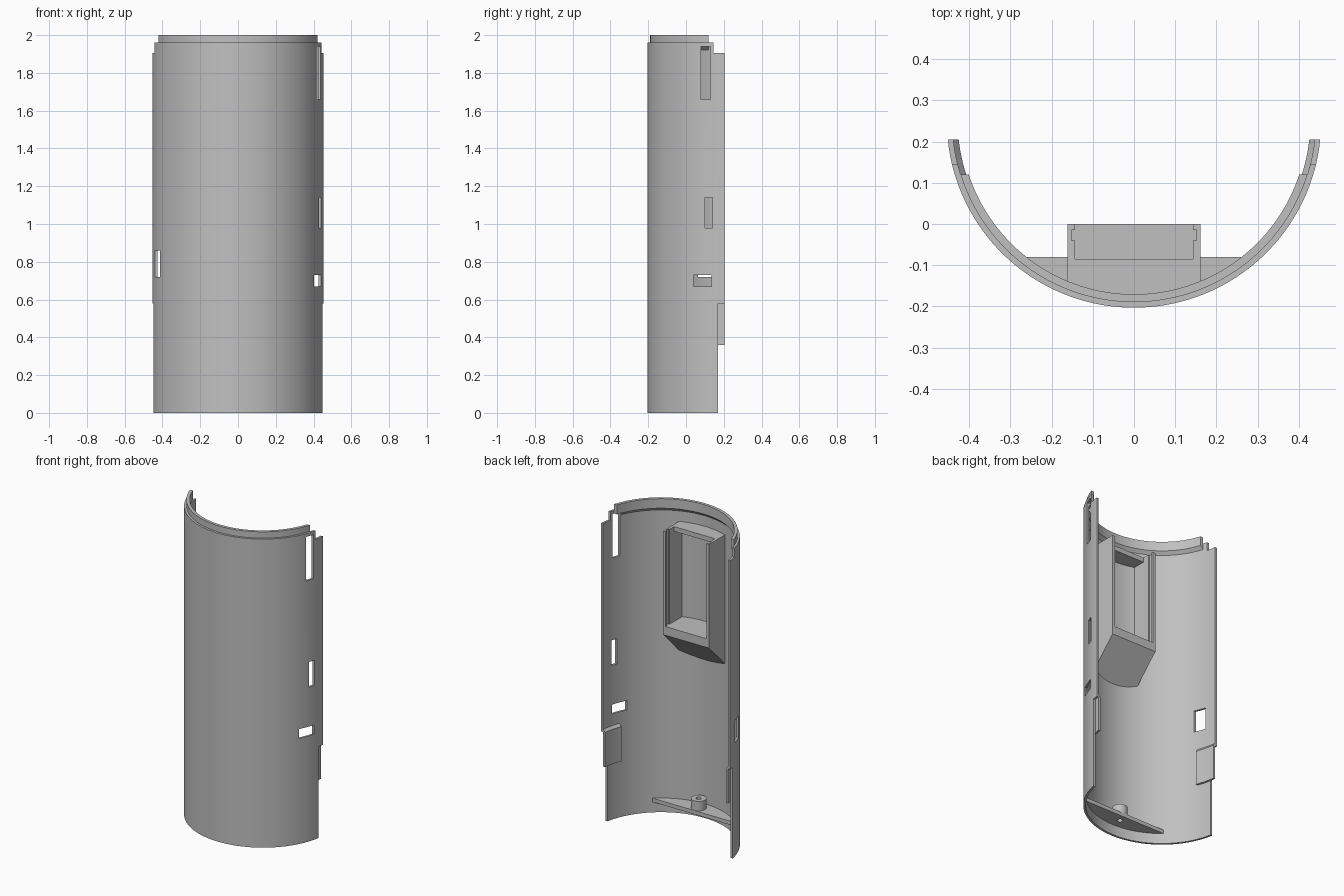
import bpy, bmesh, math

if "Cube" in bpy.data.objects:
    bpy.data.objects.remove(bpy.data.objects["Cube"])

YC = 0.2514                      # y of the shell's axis
R_OUT, R_IN, R_LIP = 0.4545, 0.441, 0.422
SEG = 72

grey = bpy.data.materials.new("grey plastic")
grey.diffuse_color = (0.53, 0.53, 0.53, 1)
grey.use_nodes = True
grey.node_tree.nodes["Principled BSDF"].inputs["Base Color"].default_value = grey.diffuse_color


def make(name, bm):
    bmesh.ops.recalc_face_normals(bm, faces=bm.faces)
    me = bpy.data.meshes.new(name)
    bm.to_mesh(me)
    bm.free()
    ob = bpy.data.objects.new(name, me)
    bpy.context.collection.objects.link(ob)
    me.materials.append(grey)
    return ob


def box(name, x0, x1, y0, y1, z0, z1):
    bm = bmesh.new()
    bmesh.ops.create_cube(bm, size=1)
    for v in bm.verts:
        v.co.x = x1 if v.co.x > 0 else x0
        v.co.y = y1 if v.co.y > 0 else y0
        v.co.z = z1 if v.co.z > 0 else z0
    return make(name, bm)


def sweep(name, profile, y_a, y_b=None, side=1, seg=SEG):
    """Sweep an (r, z) profile round the axis; ends are cut flat at given y.
    With y_b the sweep covers one side only, from y_a to y_b."""
    bm = bmesh.new()
    rings = []
    for i in range(seg + 1):
        ring = []
        for r, z in profile:
            end = math.acos((YC - y_a) / r)
            start = -end if y_b is None else math.acos((YC - y_b) / r)
            t = side * (start + (end - start) * i / seg)
            ring.append(bm.verts.new((r * math.sin(t), YC - r * math.cos(t), z)))
        rings.append(ring)
    n = len(profile)
    for a, b in zip(rings, rings[1:]):
        for k in range(n):
            bm.faces.new((a[k], a[(k + 1) % n], b[(k + 1) % n], b[k]))
    bm.faces.new(rings[0])
    bm.faces.new(rings[-1])
    return make(name, bm)


def cylinder(name, r, x, y, z0, z1, seg=32):
    bm = bmesh.new()
    bmesh.ops.create_cone(bm, cap_ends=True, segments=seg, radius1=r, radius2=r, depth=z1 - z0)
    bmesh.ops.translate(bm, verts=bm.verts, vec=(x, y, (z0 + z1) / 2))
    return make(name, bm)


def prism(name, yz, x0, x1):
    bm = bmesh.new()
    a = [bm.verts.new((x0, y, z)) for y, z in yz]
    b = [bm.verts.new((x1, y, z)) for y, z in yz]
    bm.faces.new(a)
    bm.faces.new(b)
    for i in range(len(yz)):
        j = (i + 1) % len(yz)
        bm.faces.new((a[i], a[j], b[j], b[i]))
    return make(name, bm)


def boolean(ob, cutters, op='DIFFERENCE'):
    for c in cutters:
        m = ob.modifiers.new("cut", 'BOOLEAN')
        m.operation, m.solver, m.object = op, 'EXACT', c
        bpy.context.view_layer.objects.active = ob
        bpy.ops.object.modifier_apply(modifier=m.name)


# Main half-round shell
shell = sweep("shell", [(R_OUT, 0), (R_OUT, 1.96), (R_IN, 1.96), (R_IN, 0)], 0.205)
# Joining lip inside the top edge, chamfered below
lip = sweep("top_lip", [(R_IN, 1.92), (R_IN, 2.0), (R_LIP, 2.0), (R_LIP, 1.94)], 0.12)

# Edge steps and slots
slot_top = box("slot_top", 0.3, 0.6, 0.08, 0.13, 1.66, 1.94)
cuts = [
    box("low_step", -1, 1, 0.17, 0.4, -0.1, 0.58),
    box("high_step", -1, 1, 0.145, 0.4, 1.905, 2.1),
    slot_top,
    box("slot_middle", 0.3, 0.6, 0.10, 0.14, 0.98, 1.14),
    box("slot_low", 0.3, 0.6, 0.04, 0.135, 0.67, 0.73),
    box("slot_left", -0.6, -0.3, 0.063, 0.135, 0.72, 0.86),
]
boolean(shell, cuts)
boolean(lip, [slot_top])

# Locating tabs on the inner side edges
tabs = [sweep(n, [(R_IN, 0.36), (R_IN, 0.597), (0.428, 0.58), (0.428, 0.36)],
              0.205, 0.085, s, 8)
        for n, s in (("tab_right", 1), ("tab_left", -1))]

# Holder pocket with sloping underside, side grooves and open top front
pocket = prism("pocket", [(0, 1.195), (0, 1.853), (-0.25, 1.853), (-0.25, 0.945)], -0.161, 0.161)
bore = cylinder("bore", R_IN + 0.002, 0, YC, -0.5, 2.5, 144)
boolean(pocket, [bore], 'INTERSECT')
pocket_cuts = [
    box("hollow", -0.143, 0.143, -0.4, 0.1, 1.25, 1.823),
    box("top_opening", -0.143, 0.143, -0.085, 0.1, 1.5, 2.1),
    box("groove", -0.152, 0.152, -0.04, -0.015, 1.25, 2.1),
]
boolean(pocket, pocket_cuts)

# Bottom shelf and screw boss with a through hole
shelf = box("shelf", -0.4, 0.4, -0.3, -0.08, 0.066, 0.09)
boolean(shelf, [bore], 'INTERSECT')
boss = cylinder("screw_boss", 0.045, 0, -0.127, 0.08, 0.15)
hole = cylinder("hole", 0.016, 0, -0.127, 0, 0.3, 24)
boolean(shelf, [hole])
boolean(boss, [hole])

# Remove cutters, shade smooth with sharp edges
for c in cuts + pocket_cuts + [bore, hole]:
    bpy.data.objects.remove(c)
for ob in [shell, lip, pocket, shelf, boss] + tabs:
    bpy.ops.object.select_all(action='DESELECT')
    ob.select_set(True)
    bpy.context.view_layer.objects.active = ob
    bpy.ops.object.shade_smooth_by_angle(angle=math.radians(30))
